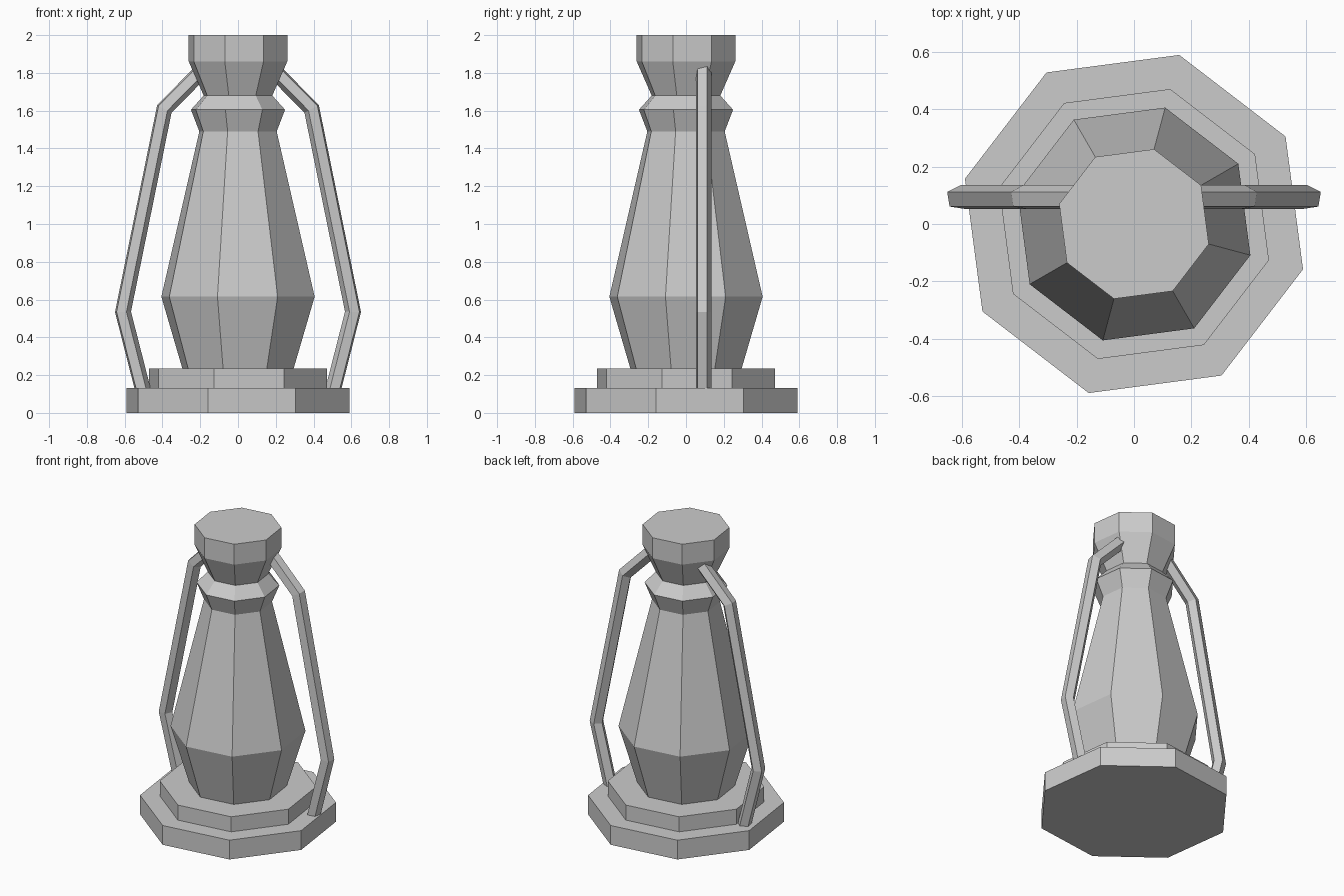
import bpy, bmesh
from math import radians, sin, cos
from mathutils import Vector

cube = bpy.data.objects.get("Cube")
if cube:
    bpy.data.objects.remove(cube, do_unlink=True)

grey = bpy.data.materials.new("stone grey")
grey.use_nodes = True
colour = (0.6, 0.6, 0.6, 1)
grey.diffuse_color = colour
grey.node_tree.nodes["Principled BSDF"].inputs["Base Color"].default_value = colour


def skin(name, rings):
    """Join rings of points into a closed, flat-shaded solid."""
    bm = bmesh.new()
    loops = [[bm.verts.new(p) for p in ring] for ring in rings]
    n = len(loops[0])
    for low, high in zip(loops, loops[1:]):
        for i in range(n):
            j = (i + 1) % n
            bm.faces.new((low[i], low[j], high[j], high[i]))
    bm.faces.new(loops[0][::-1])
    bm.faces.new(loops[-1])
    bmesh.ops.recalc_face_normals(bm, faces=bm.faces)
    mesh = bpy.data.meshes.new(name)
    bm.to_mesh(mesh)
    bm.free()
    mesh.materials.append(grey)
    obj = bpy.data.objects.new(name, mesh)
    bpy.context.collection.objects.link(obj)
    return obj


def turned(name, profile, sides=8, twist=30):
    """Octagonal turned part from (radius, height) pairs."""
    angles = [radians(twist + 360 * i / sides) for i in range(sides)]
    return skin(name, [[(r * cos(a), r * sin(a), z) for a in angles]
                       for r, z in profile])


def handle(name, side, path, y=0.092, r=0.044, sides=5, twist=27):
    """Five-sided bar with mitred bends along an (x, z) path."""
    pts = [Vector(p) for p in path]
    angles = [radians(twist + 360 * i / sides) for i in range(sides)]
    rings = []
    for i, p in enumerate(pts):
        before = (p - pts[max(i - 1, 0)]).normalized()
        after = (pts[min(i + 1, len(pts) - 1)] - p).normalized()
        along = (before + after).normalized()
        out = Vector((along.y, -along.x))
        mitre = 1 / max(along.dot(before), along.dot(after))
        rings.append([(side * (p.x + out.x * r * mitre * cos(a)),
                       y + r * sin(a),
                       p.y + out.y * r * mitre * cos(a)) for a in angles])
    return skin(name, rings)


# Stepped foot
turned("base_plate", [(0.61, 0), (0.61, 0.132)])
turned("base_step", [(0.487, 0.132), (0.487, 0.235)])

# Body with collar and flared cap
turned("body", [(0.305, 0.235), (0.42, 0.615), (0.212, 1.49)])
turned("collar", [(0.212, 1.49), (0.258, 1.605), (0.188, 1.68)])
turned("cap", [(0.188, 1.68), (0.27, 1.86), (0.27, 2.0)])

# Side handles
bar = [(0.5, 0.1), (0.611, 0.535), (0.392, 1.61), (0.17, 1.835)]
for name, side in (("left_handle", 1), ("right_handle", -1)):
    handle(name, side, bar)
